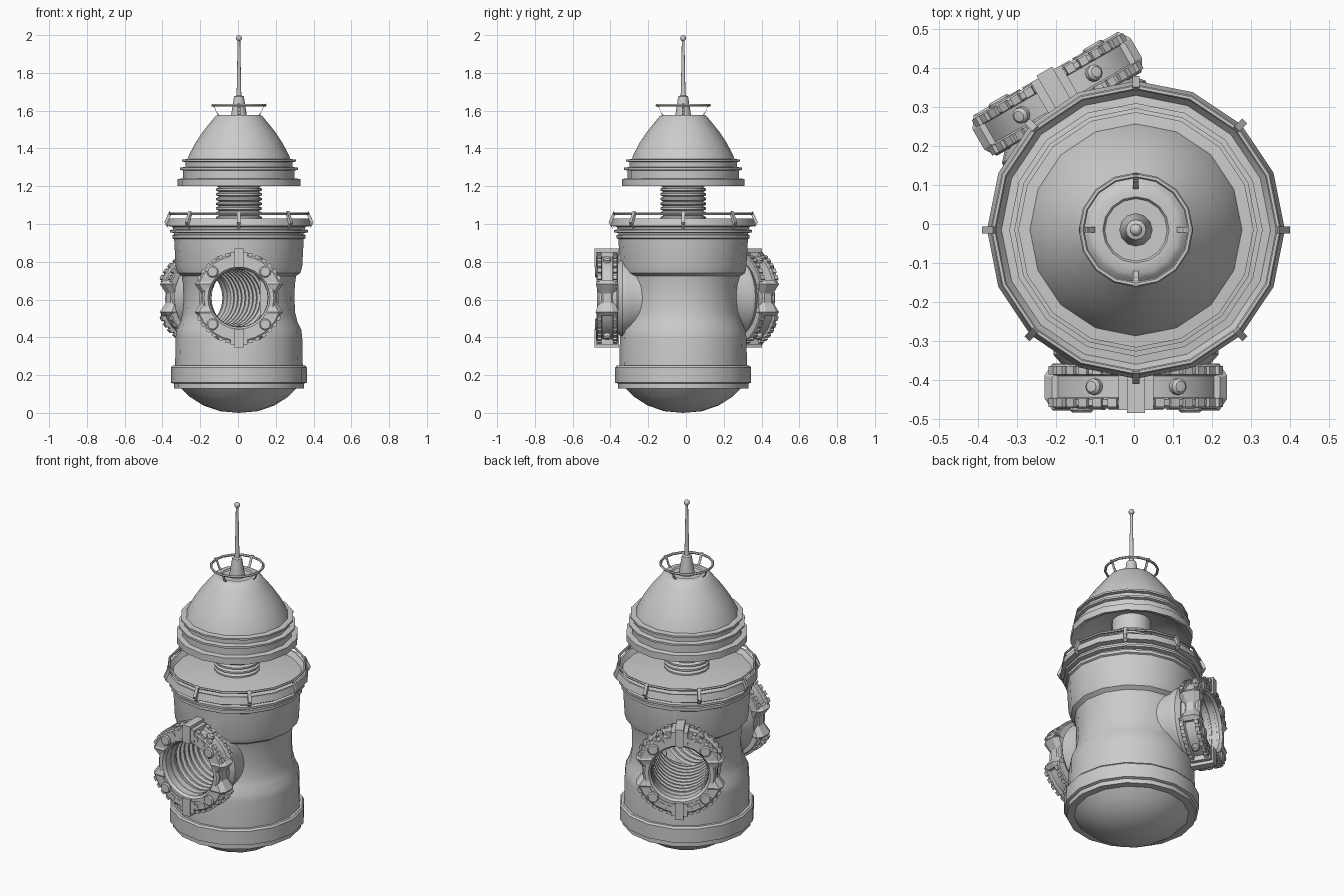
import bpy, bmesh
from math import sin, cos, pi, radians
from mathutils import Matrix, Vector

if "Cube" in bpy.data.objects:
    bpy.data.objects.remove(bpy.data.objects["Cube"])

AXIS = Matrix.Translation((0.005, -0.015, 0))


def finish(name, bm, M, angle=35):
    bmesh.ops.recalc_face_normals(bm, faces=bm.faces)
    bm.transform(M)
    me = bpy.data.meshes.new(name)
    bm.to_mesh(me)
    bm.free()
    me.polygons.foreach_set("use_smooth", [True] * len(me.polygons))
    me.set_sharp_from_angle(angle=radians(angle))
    ob = bpy.data.objects.new(name, me)
    bpy.context.collection.objects.link(ob)
    return ob


def lathe(name, prof, M=AXIS, n=16, closed=False, arc=None):
    """Revolve (r, z) points about z; arc=(start, end) degrees gives a capped part ring."""
    bm = bmesh.new()
    a0, a1 = arc or (0, 360)
    rings = []
    for i in range(n + 1 if arc else n):
        a = radians(a0 + (a1 - a0) * i / n)
        rings.append([bm.verts.new((r * cos(a), r * sin(a), z)) for r, z in prof])
    for i in range(n):
        A, B = rings[i], rings[(i + 1) % len(rings)]
        for j in range(len(prof) if closed else len(prof) - 1):
            k = (j + 1) % len(prof)
            bm.faces.new((A[j], B[j], B[k], A[k]))
    if arc:
        bm.faces.new(rings[0])
        bm.faces.new(rings[-1])
    bmesh.ops.remove_doubles(bm, verts=bm.verts, dist=1e-5)
    return finish(name, bm, M)


def loft(name, sections, M):
    """Skin a list of equal-sized vertex loops and cap both ends."""
    bm = bmesh.new()
    L = [[bm.verts.new(p) for p in s] for s in sections]
    for A, B in zip(L, L[1:]):
        for j in range(len(A)):
            k = (j + 1) % len(A)
            bm.faces.new((A[j], A[k], B[k], B[j]))
    bm.faces.new(L[0])
    bm.faces.new(L[-1])
    return finish(name, bm, M, 25)


def boxes(name, items, M):
    """Many boxes in one object: (centre, size, angle about z)."""
    bm = bmesh.new()
    for c, s, a in items:
        bmesh.ops.create_cube(bm, size=1, matrix=Matrix.Rotation(a, 4, 'Z')
                              @ Matrix.Translation(c) @ Matrix.Diagonal((*s, 1)))
    return finish(name, bm, M)


def torus_prof(R, z, r):
    return [(R + r * cos(i * pi / 3), z + r * sin(i * pi / 3)) for i in range(6)]


def posts(name, count, path, w):
    for i in range(count):
        secs = [[(r, -w, z - w), (r, w, z - w), (r + w, w, z + w), (r + w, -w, z + w)]
                for r, z in path]
        loft(name, secs, AXIS @ Matrix.Rotation(2 * pi * i / count, 4, 'Z'))


# Main body
body = lathe("body", [
    (0, 0), (0.10, 0.009), (0.19, 0.04), (0.26, 0.085), (0.305, 0.13), (0.345, 0.13),
    (0.345, 0.155), (0.36, 0.16), (0.36, 0.24), (0.352, 0.25), (0.338, 0.25), (0.335, 0.40),
    (0.33, 0.44), (0.31, 0.48), (0.298, 0.53), (0.294, 0.60), (0.296, 0.68), (0.303, 0.725),
    (0.325, 0.74), (0.335, 0.775), (0.343, 0.92), (0.352, 0.925), (0.352, 0.942),
    (0.343, 0.945), (0.343, 0.952), (0.365, 0.956), (0.365, 0.968), (0.348, 0.972),
    (0.352, 0.985), (0.382, 0.99), (0.372, 1.03), (0.362, 1.03), (0.345, 1.005),
    (0.30, 1.01), (0.17, 1.028), (0, 1.03)])

# Deck rail with eight brackets
lathe("deck_rail", torus_prof(0.366, 1.055, 0.007), closed=True)
posts("deck_rail_post", 8, [(0.372, 0.985), (0.386, 1.0), (0.366, 1.045), (0.358, 1.06)], 0.009)

# Coil spring between deck and cap
coil = []
for i in range(8):
    z = 1.02 + i * 0.025
    coil += [(0.105, z), (0.121, z + 0.007), (0.121, z + 0.017)]
lathe("spring", coil + [(0.105, 1.22), (0.105, 1.31)])

# Conical cap, hollow underneath
lathe("cap", [
    (0, 1.31), (0.12, 1.305), (0.23, 1.27), (0.30, 1.205), (0.325, 1.20), (0.325, 1.238),
    (0.295, 1.242), (0.295, 1.283), (0.312, 1.287), (0.312, 1.298), (0.284, 1.302),
    (0.284, 1.328), (0.302, 1.331), (0.302, 1.341), (0.272, 1.344), (0.262, 1.37), (0.23, 1.43),
    (0.19, 1.49), (0.15, 1.54), (0.125, 1.57), (0.112, 1.578), (0.085, 1.578),
    (0.08, 1.57), (0, 1.57)])
lathe("cap_rail", torus_prof(0.14, 1.628, 0.007), closed=True)
posts("cap_rail_post", 4, [(0.10, 1.575), (0.115, 1.59), (0.125, 1.62), (0.138, 1.63)], 0.007)

# Antenna
lathe("antenna", [(0.042, 1.57), (0.038, 1.60), (0.026, 1.675), (0.014, 1.68), (0.012, 1.70),
                  (0.007, 1.97), (0, 1.97)], n=12)
lathe("antenna_tip", [(0.016 * sin(i * pi / 6), 1.984 - 0.016 * cos(i * pi / 6))
                      for i in range(7)], n=12)


def gate(tag, turn):
    # local frame: x sideways, y up, z outward from the body axis
    M = AXIS @ Matrix.Translation((0, 0, 0.608)) @ Matrix.Rotation(turn, 4, 'Z') \
        @ Matrix.Rotation(pi / 2, 4, 'X')
    # Tunnel cut through the body
    cut = lathe("tunnel_cutter", [(0, -0.03), (0.172, -0.03), (0.172, 0.6), (0, 0.6)], M, 24)
    mod = body.modifiers.new("tunnel", 'BOOLEAN')
    mod.operation, mod.solver, mod.object = 'DIFFERENCE', 'EXACT', cut
    bpy.context.view_layer.objects.active = body
    bpy.ops.object.modifier_apply(modifier=mod.name)
    bpy.data.objects.remove(cut)
    # Ribbed tunnel lining and outer collar
    ribs = []
    for i in range(11):
        z = 0.005 + i * 0.04
        ribs += [(0.166, z), (0.166, z + 0.015), (0.152, z + 0.022), (0.152, z + 0.033)]
    lathe(tag + "_tunnel", ribs, M, 24)
    lathe(tag + "_collar", [(0.195, 0.18), (0.20, 0.27), (0.212, 0.30), (0.212, 0.32),
                            (0.19, 0.345), (0.155, 0.345)], M, 24)
    # Inner ring and the two heavy outer arcs
    lathe(tag + "_inner_ring", [(0.154, 0.35), (0.195, 0.35), (0.195, 0.445), (0.185, 0.455),
                                (0.165, 0.455), (0.154, 0.44)], M, 24, True)
    prof = [(0.18, 0.345), (0.23, 0.345), (0.236, 0.35), (0.236, 0.37), (0.222, 0.375),
            (0.222, 0.43), (0.236, 0.435), (0.236, 0.45), (0.225, 0.458), (0.18, 0.458)]
    for s in (0, 180):
        lathe(tag + "_outer_arc", prof, M, 12, True, (22 + s, 158 + s))
    # Chain blocks along both rims, plus raised front pads
    blocks = []
    for s in (0, 180):
        for k in range(14):
            a = 27 + k * 9.7
            if abs(a - 90) > 8:
                for z in (0.36, 0.443):
                    blocks.append(((0.233, 0, z), (0.024, 0.024, 0.022), radians(a + s)))
        for a in (62, 75, 105, 118):
            blocks.append(((0.205, 0, 0.455), (0.022, 0.03, 0.014), radians(a + s)))
    boxes(tag + "_blocks", blocks, M)
    # Top and bottom clamps
    clamps = []
    for a in (pi / 2, -pi / 2):
        clamps += [((0.213, 0, 0.405), (0.10, 0.046, 0.13), a),
                   ((0.21, 0, 0.405), (0.07, 0.09, 0.114), a)]
    boxes(tag + "_clamps", clamps, M)
    # Pinched side clamps
    for s in (1, -1):
        secs = []
        for y, xi, xo, h in ((-0.095, 0.15, 0.215, 0.05), (-0.075, 0.15, 0.234, 0.06),
                             (-0.025, 0.16, 0.20, 0.045), (0.025, 0.16, 0.20, 0.045),
                             (0.075, 0.15, 0.234, 0.06), (0.095, 0.15, 0.215, 0.05)):
            secs.append([(s * xi, y, 0.403 - h), (s * (xo - 0.02), y, 0.403 - h),
                         (s * xo, y, 0.403 - h * 0.5), (s * xo, y, 0.403 + h * 0.5),
                         (s * (xo - 0.02), y, 0.403 + h), (s * xi, y, 0.403 + h)])
        loft(tag + "_side_clamp", secs, M)
    # Face bolts and rim studs
    for a in (45, 135, 225, 315):
        c = Vector((0.197 * cos(radians(a)), 0.197 * sin(radians(a)), 0.44))
        lathe(tag + "_bolt", [(0.031, 0), (0.031, 0.022), (0.025, 0.028), (0, 0.028)],
              M @ Matrix.Translation(c), 12)
    for a in (62, 118, 242, 298):
        R = Matrix.Rotation(radians(a), 4, 'Z') @ Matrix.Translation((0.215, 0, 0.402)) \
            @ Matrix.Rotation(pi / 2, 4, 'Y')
        lathe(tag + "_stud", [(0.021, 0), (0.021, 0.022), (0.014, 0.03), (0, 0.032)], M @ R, 12)


gate("front_gate", 0)
gate("back_gate", radians(-150))
body.data.set_sharp_from_angle(angle=radians(35))
